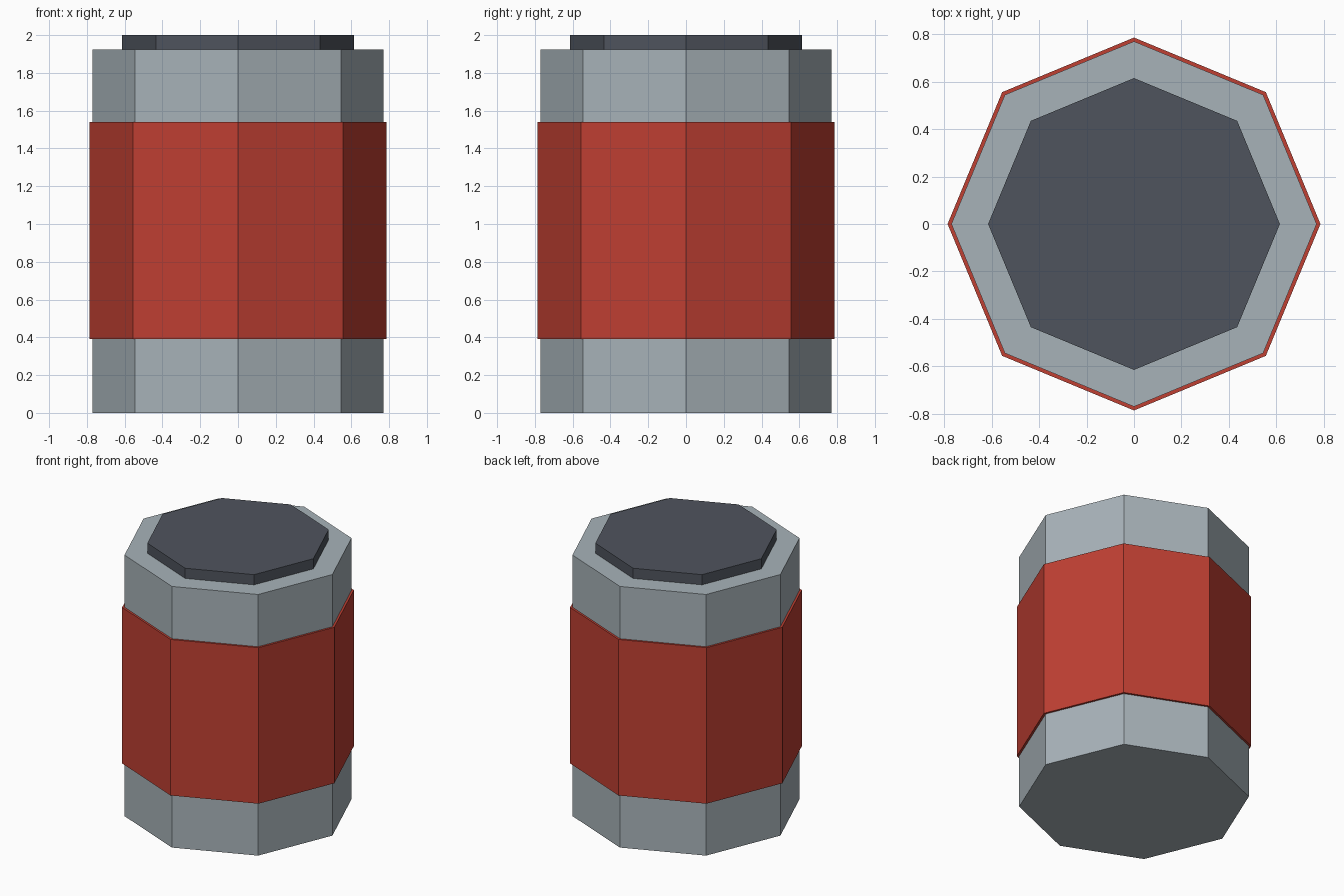
import bpy

if "Cube" in bpy.data.objects:
    bpy.data.objects.remove(bpy.data.objects["Cube"])


def material(name, rgb):
    m = bpy.data.materials.new(name)
    m.diffuse_color = (*rgb, 1)
    m.use_nodes = True
    m.node_tree.nodes["Principled BSDF"].inputs["Base Color"].default_value = m.diffuse_color
    return m


def octagon(name, radius, z0, z1, mat):
    # eight-sided flat-shaded prism with a corner on each axis
    bpy.ops.mesh.primitive_cylinder_add(vertices=8, radius=radius, depth=z1 - z0,
                                        location=(0, 0, (z0 + z1) / 2))
    ob = bpy.context.object
    ob.name = name
    ob.data.materials.append(mat)
    return ob


grey = material("steel grey", (0.39, 0.45, 0.485))
red = material("label red", (0.52, 0.05, 0.032))
dark = material("dark slate", (0.078, 0.088, 0.11))

# can body, wrapped label band and raised lid
octagon("can_body", 0.77, 0, 1.925, grey)
octagon("label_band", 0.786, 0.39, 1.54, red)
octagon("lid", 0.615, 1.85, 2.0, dark)
